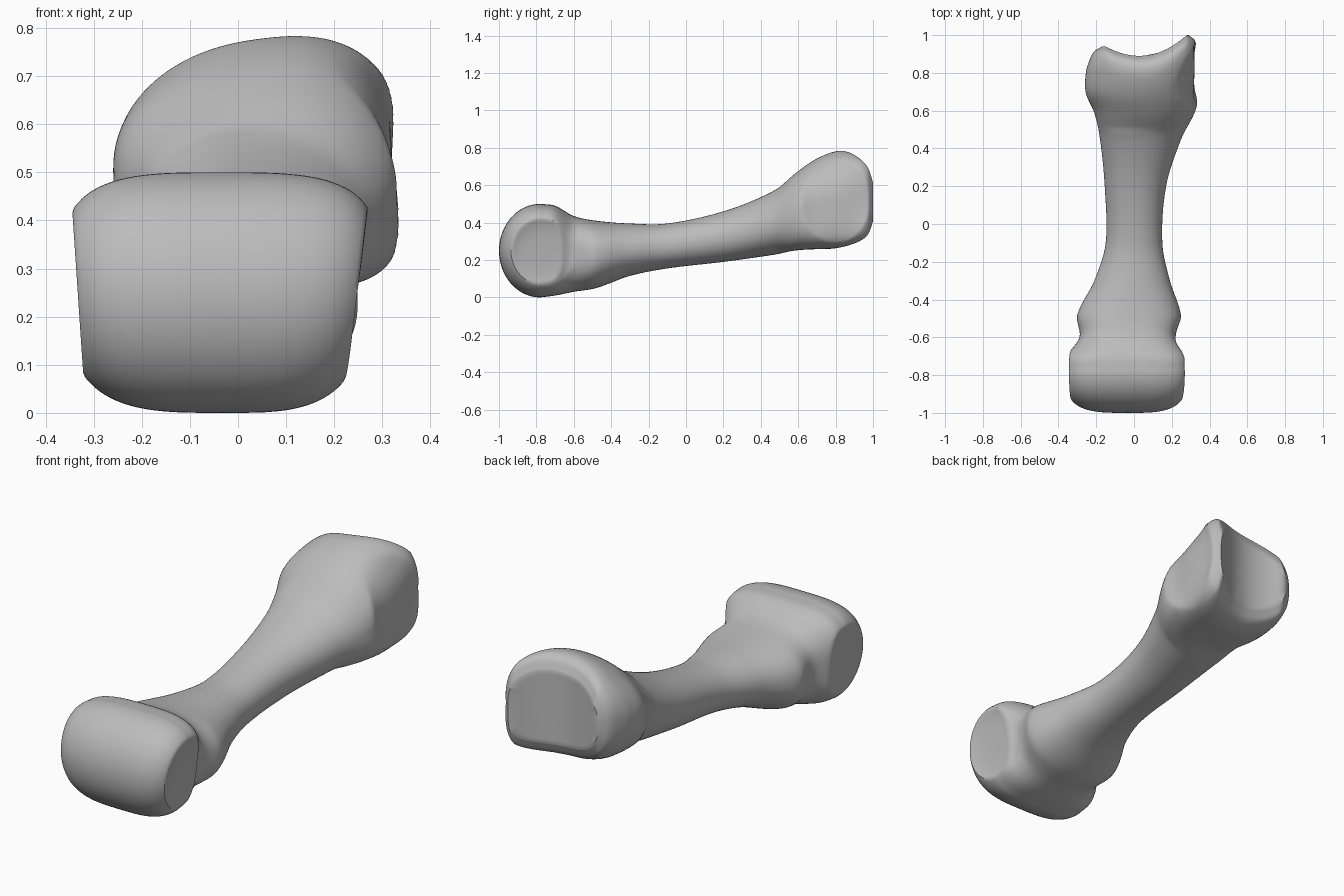
import bpy, bmesh, math
from mathutils import Vector

cube = bpy.data.objects.get("Cube")
if cube:
    bpy.data.objects.remove(cube)

AROUND = 96
STEPS = 8
SWEEP = 18

# Stations along the bone: y, left/right limits, bottom/top limits, squareness
STATIONS = [
    (-.78, -.365, .3, 0, .5, 3.4),
    (-.7, -.355, .29, .01, .49, 3.3),
    (-.6, -.29, .232, .03, .435, 2.7),
    (-.48, -.3, .248, .05, .41, 2.3),
    (-.3, -.21, .19, .115, .395, 2.1),
    (-.1, -.15, .15, .155, .395, 2.1),
    (.2, -.155, .17, .19, .46, 2.1),
    (.45, -.18, .25, .225, .56, 2.1),
    (.6, -.21, .325, .25, .66, 2.2),
    (.72, -.255, .345, .257, .73, 2.3),
    (.84, -.255, .35, .26, .775, 2.3),
    (.92, -.235, .342, .275, .783, 2.4),
    (.97, -.21, .325, .3, .76, 2.5),
    (1, -.17, .29, .345, .715, 2.5),
]


def smooth_stations():
    """Interpolate the stations with a Hermite spline over y."""
    s = [Vector(p) for p in STATIONS]
    last = len(s) - 1

    def slope(i):
        a, b = s[max(i - 1, 0)], s[min(i + 1, last)]
        return (b - a) / (b[0] - a[0])

    rows = []
    for i in range(last):
        h = s[i + 1][0] - s[i][0]
        for k in range(STEPS):
            t = k / STEPS
            w = t * t * (3 - 2 * t)
            rows.append(s[i] * (1 - w) + s[i + 1] * w
                        + slope(i) * (h * t * (1 - t) ** 2)
                        - slope(i + 1) * (h * t * t * (1 - t)))
    return rows + [s[last]]


def power(c, n):
    return math.copysign(abs(c) ** (2 / n), c)


def ring(row, scale=1):
    y, x0, x1, z0, z1, n = row
    pts = []
    for k in range(AROUND):
        a = math.tau * k / AROUND
        m = n
        # The rear end's underside is squarer on the left flank
        if math.sin(a) < 0 < math.cos(a):
            m += 1.7 * min(max(y - .5, 0) * 5, 1)
        u, v = power(math.cos(a), m) * scale, power(math.sin(a), m) * scale
        pts.append(Vector(((x0 + x1) / 2 + u * (x1 - x0) / 2, y,
                           (z0 + z1) / 2 + v * (z1 - z0) / 2)))
    return pts


def barrel(row, angle):
    """Swing the head's section forward about the crosswise axis."""
    mid = (row[3] + row[4]) / 2
    return [Vector((p.x, p.y - .88 * abs(p.z - mid) * math.sin(angle),
                    mid + (p.z - mid) * math.cos(angle))) for p in ring(row)]


def dent(p, y, z, ry, rz, depth):
    """Press a shallow oval hollow into the left flank."""
    r = ((p.y - y) / ry) ** 2 + ((p.z - z) / rz) ** 2
    if p.x > .1 and r < 1:
        p.x -= depth * (1 - r * r)


def sculpt(p):
    if p.y < -.5:
        # Flat side facets on a head that narrows toward its underside
        p.x = min(max(p.x, -.335), .267)
        blend = min((-.5 - p.y) / .15, 1)
        p.x *= 1 + blend * (.45 * (p.z - .4) if p.x > 0 else .2 * (p.z - .28))
    dent(p, -.76, .24, .17, .18, .015)
    dent(p, .8, .51, .18, .22, .03)
    if p.y > .5:
        # Saddle between the two rear ridges
        d = p.x - .03
        end = .89 + (.11 * min(d / .25, 1) ** 2 if d > 0
                     else .05 * min(-d / .18, 1) ** 2)
        p.y = .5 + (p.y - .5) * (end - .5) / .5
        # Crown rises toward the left flank, underside toward the right
        p.z += .12 * (p.x - .1) * max(0, p.z - .5) / .28
        p.z += .3 * max(0, -p.x) * max(0, .5 - p.z) * min((p.y - .5) * 5, 1)
    return p


# Bone: one lofted skin with a barrel head and a saddle-shaped rear face
rows = smooth_stations()
caps = [i / 10 for i in range(9, 0, -1)]
rings = [barrel(rows[0], math.pi / 2 * i / SWEEP) for i in range(SWEEP, 0, -1)]
rings += [ring(r) for r in rows]
rings += [ring(rows[-1], s) for s in caps]

bm = bmesh.new()
loops = [[bm.verts.new(sculpt(p)) for p in r] for r in rings]
for a, b in zip(loops, loops[1:]):
    for k in range(AROUND):
        j = (k + 1) % AROUND
        bm.faces.new((a[k], a[j], b[j], b[k]))
bm.faces.new(loops[-1])
bmesh.ops.remove_doubles(bm, verts=bm.verts, dist=.0002)
bmesh.ops.recalc_face_normals(bm, faces=bm.faces)
mesh = bpy.data.meshes.new("bone")
bm.to_mesh(mesh)
bm.free()
bone = bpy.data.objects.new("bone", mesh)
bpy.context.collection.objects.link(bone)

# Plain grey bone colour
grey = bpy.data.materials.new("bone_grey")
grey.use_nodes = True
colour = (.5, .5, .5, 1)
grey.diffuse_color = colour
grey.node_tree.nodes["Principled BSDF"].inputs["Base Color"].default_value = colour
mesh.materials.append(grey)

bpy.context.view_layer.objects.active = bone
bone.select_set(True)
bpy.ops.object.shade_smooth_by_angle(angle=math.radians(40))
